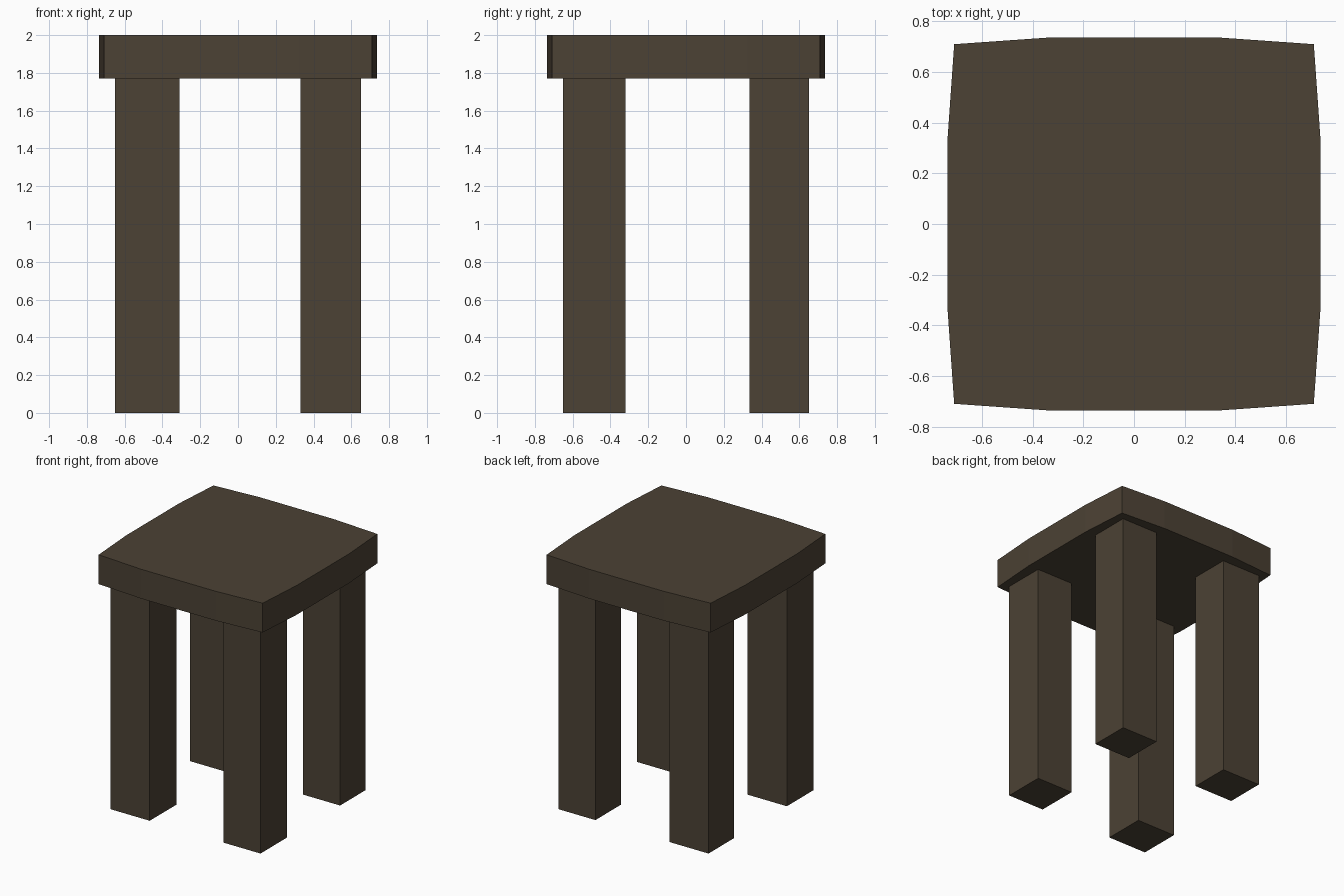
import bpy
import bmesh

if "Cube" in bpy.data.objects:
    bpy.data.objects.remove(bpy.data.objects["Cube"])

wood = bpy.data.materials.new("dark brown wood")
wood.diffuse_color = (0.072, 0.054, 0.035, 1)
wood.use_nodes = True
wood.node_tree.nodes["Principled BSDF"].inputs["Base Color"].default_value = wood.diffuse_color

SEAT_BOTTOM, TOP = 1.77, 2.0


def prism(name, outline, z0, z1):
    """Extrude a counter-clockwise outline from z0 up to z1."""
    bm = bmesh.new()
    base = bm.faces.new([bm.verts.new((x, y, z0)) for x, y in outline])
    up = bmesh.ops.extrude_face_region(bm, geom=[base], use_keep_orig=True)
    for v in up["geom"]:
        if isinstance(v, bmesh.types.BMVert):
            v.co.z = z1
    bmesh.ops.recalc_face_normals(bm, faces=bm.faces)
    mesh = bpy.data.meshes.new(name)
    bm.to_mesh(mesh)
    bm.free()
    mesh.materials.append(wood)
    obj = bpy.data.objects.new(name, mesh)
    bpy.context.collection.objects.link(obj)
    return obj


# Seat: square slab with each side bowed outwards in three segments
outline = []
side = [(-0.71, -0.71), (-0.325, -0.737), (0.325, -0.737)]
for _ in range(4):
    outline += side
    side = [(-y, x) for x, y in side]
prism("seat", outline, SEAT_BOTTOM, TOP)

# Legs: slightly uneven square posts
for side_name, x0, x1 in (("left", -0.65, -0.31), ("right", 0.33, 0.65)):
    for end_name, y0, y1 in (("front", -0.65, -0.32), ("back", 0.335, 0.65)):
        prism(f"{end_name}_{side_name}_leg",
              [(x0, y0), (x1, y0), (x1, y1), (x0, y1)], 0, SEAT_BOTTOM)
